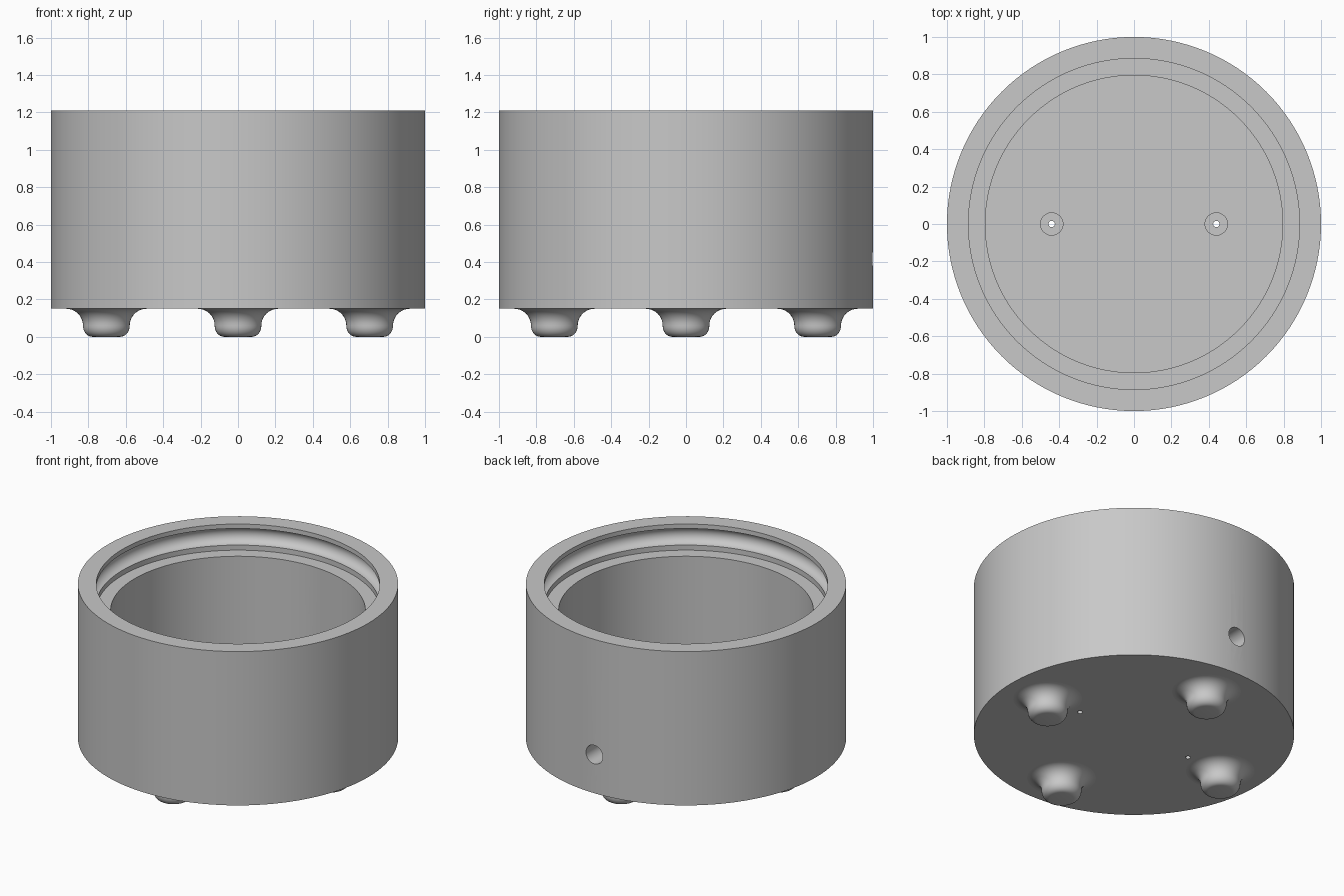
import bpy, bmesh, math
from math import pi, sin, cos
from mathutils import Matrix

cube = bpy.data.objects.get("Cube")
if cube:
    bpy.data.objects.remove(cube, do_unlink=True)

grey = bpy.data.materials.new("plain_grey")
grey.use_nodes = True
colour = (0.58, 0.58, 0.58, 1)
grey.diffuse_color = colour
grey.node_tree.nodes["Principled BSDF"].inputs["Base Color"].default_value = colour


def add_object(name, bm):
    mesh = bpy.data.meshes.new(name)
    bm.to_mesh(mesh)
    bm.free()
    mesh.materials.append(grey)
    ob = bpy.data.objects.new(name, mesh)
    bpy.context.scene.collection.objects.link(ob)
    return ob


def lathe(name, profile, steps, location=(0, 0, 0)):
    """Revolve (radius, height) points that start and end on the axis."""
    bm = bmesh.new()
    verts = [bm.verts.new((r, 0, z)) for r, z in profile]
    edges = [bm.edges.new(pair) for pair in zip(verts, verts[1:])]
    bmesh.ops.spin(bm, geom=verts + edges, cent=(0, 0, 0), axis=(0, 0, 1),
                   angle=2 * pi, steps=steps, use_merge=False)
    bmesh.ops.remove_doubles(bm, verts=bm.verts, dist=1e-5)
    bmesh.ops.recalc_face_normals(bm, faces=bm.faces)
    ob = add_object(name, bm)
    ob.location = location
    return ob


def drill(target, radius, depth, matrix, segments=32):
    """Cut a cylinder out of the target and discard the cutter."""
    bm = bmesh.new()
    bmesh.ops.create_cone(bm, cap_ends=True, segments=segments, radius1=radius,
                          radius2=radius, depth=depth, matrix=matrix)
    cutter = add_object("cutter", bm)
    cutter.hide_render = True
    mod = target.modifiers.new("drill", 'BOOLEAN')
    mod.operation, mod.solver, mod.object = 'DIFFERENCE', 'EXACT', cutter
    graph = bpy.context.evaluated_depsgraph_get()
    mesh = bpy.data.meshes.new_from_object(target.evaluated_get(graph))
    target.modifiers.clear()
    target.data = mesh
    bpy.data.objects.remove(cutter, do_unlink=True)


def arc(cx, cz, rx, rz, start, end, n):
    angles = [math.radians(start + (end - start) * i / n) for i in range(n + 1)]
    return [(cx + rx * cos(a), cz + rz * sin(a)) for a in angles]


# Body: cup with a lipped seal groove and a ledge inside the rim
BASE, TOP, FLOOR = 0.15, 1.21, 0.35
groove = arc(0.885, 1.122, 0.055, 0.057, 90, -90, 14)
body = lathe("body", [(0, BASE), (1, BASE), (1, TOP), (0.885, TOP)] + groove +
             [(0.885, 1.03), (0.795, 1.03), (0.795, FLOOR), (0, FLOOR)], 128)

# Cable hole through the back wall
drill(body, 0.064, 0.5, Matrix.Translation((0, 0.95, 0.416)) @ Matrix.Rotation(pi / 2, 4, 'X'))

# Counterbored screw holes in the floor
for side in (-1, 1):
    drill(body, 0.06, 0.2, Matrix.Translation((side * 0.44, 0, FLOOR)))
    drill(body, 0.017, 0.6, Matrix.Translation((side * 0.44, 0, 0.2)), 16)

# Feet: rounded bottom edge, flaring into the base
foot_profile = ([(0, 0)] + arc(0.075, 0.06, 0.05, 0.06, -90, 0, 8) +
                arc(0.215, 0.06, 0.09, 0.09, 180, 90, 10) + [(0.215, 0.17), (0, 0.17)])
parts = [body]
for name, x, y in (("left", 1, 0), ("right", -1, 0), ("back", 0, 1), ("front", 0, -1)):
    parts.append(lathe(name + "_foot", foot_profile, 40, (x * 0.704, y * 0.704, 0)))

# Smooth shading with crisp edges
bpy.ops.object.select_all(action='DESELECT')
for ob in parts:
    ob.select_set(True)
bpy.context.view_layer.objects.active = body
bpy.ops.object.shade_smooth_by_angle(angle=math.radians(30))
